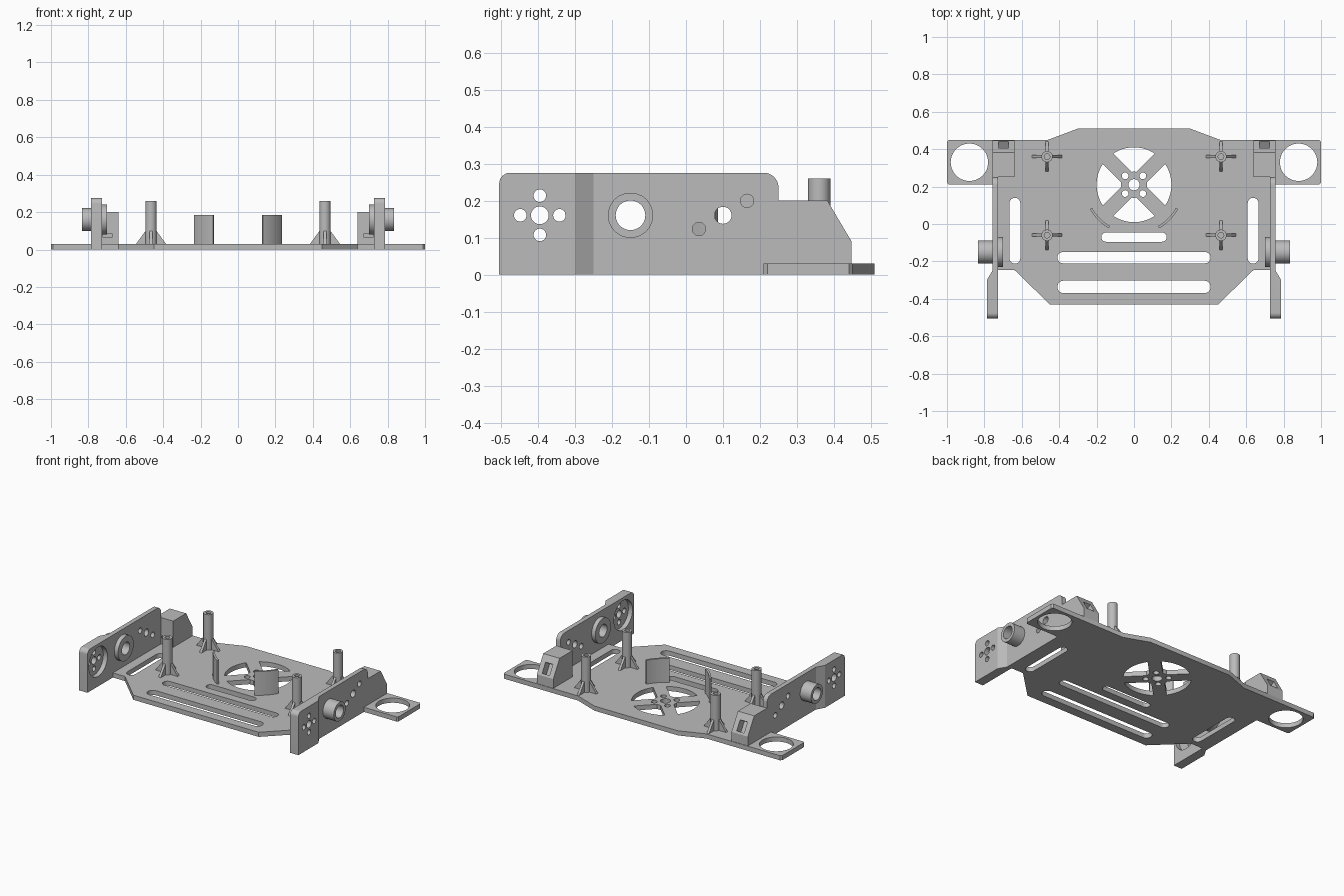
import bpy, bmesh
from math import sin, cos, asin, pi, radians

if "Cube" in bpy.data.objects:
    bpy.data.objects.remove(bpy.data.objects["Cube"])

grey = bpy.data.materials.new("plain_grey")
grey.diffuse_color = (0.5, 0.5, 0.5, 1)
grey.use_nodes = True
grey.node_tree.nodes["Principled BSDF"].inputs["Base Color"].default_value = grey.diffuse_color


def arc(cx, cy, r, a0, a1, n):
    return [(cx + r * cos(radians(a0 + (a1 - a0) * i / n)),
             cy + r * sin(radians(a0 + (a1 - a0) * i / n))) for i in range(n + 1)]


def circle(cx, cy, r, n=48):
    return arc(cx, cy, r, 0, 360, n)[:-1]


def slot(x0, x1, y0, y1):
    """Rounded slot, long in either direction."""
    if x1 - x0 > y1 - y0:
        r, m = (y1 - y0) / 2, (y0 + y1) / 2
        return arc(x1 - r, m, r, -90, 90, 12) + arc(x0 + r, m, r, 90, 270, 12)
    r, m = (x1 - x0) / 2, (x0 + x1) / 2
    return arc(m, y1 - r, r, 0, 180, 12) + arc(m, y0 + r, r, 180, 360, 12)


def extrude(name, loops, lo, hi, axis="z", side=1, tweak=None):
    """Extrude an outline with holes along an axis; side=-1 mirrors it in x."""
    cu = bpy.data.curves.new(name, "CURVE")
    cu.dimensions = "2D"
    cu.fill_mode = "BOTH"
    cu.extrude = (hi - lo) / 2
    for pts in loops:
        sp = cu.splines.new("POLY")
        sp.points.add(len(pts) - 1)
        for p, (u, v) in zip(sp.points, pts):
            p.co = (u, v, 0, 1)
        sp.use_cyclic_u = True
    tmp = bpy.data.objects.new("outline", cu)
    bpy.context.collection.objects.link(tmp)
    dg = bpy.context.evaluated_depsgraph_get()
    me = bpy.data.meshes.new_from_object(tmp.evaluated_get(dg))
    bpy.data.objects.remove(tmp)
    bpy.data.curves.remove(cu)
    mid = (lo + hi) / 2
    for v in me.vertices:
        a, b, c = v.co.x, v.co.y, v.co.z + mid
        p = {"z": (a, b, c), "x": (c, a, b), "y": (a, c, b)}[axis]
        if tweak:
            p = tweak(*p)
        v.co = (p[0] * side, p[1], p[2])
    bm = bmesh.new()
    bm.from_mesh(me)
    bmesh.ops.remove_doubles(bm, verts=bm.verts, dist=1e-5)
    bmesh.ops.recalc_face_normals(bm, faces=bm.faces)
    bm.to_mesh(me)
    bm.free()
    me.name = name
    me.materials.clear()
    me.materials.append(grey)
    ob = bpy.data.objects.new(name, me)
    bpy.context.collection.objects.link(ob)
    bpy.ops.object.select_all(action="DESELECT")
    ob.select_set(True)
    bpy.context.view_layer.objects.active = ob
    bpy.ops.object.shade_smooth_by_angle(angle=radians(30))
    return ob


# Base plate with slots, ring tabs and the spoked fan opening
half = [(0.3, 0.51), (0.46, 0.45), (0.99, 0.45), (1, 0.44), (1, 0.22), (0.99, 0.21),
        (0.74, 0.21), (0.74, -0.245), (0.64, -0.245), (0.45, -0.43)]
outline = half + [(-x, y) for x, y in reversed(half)]
holes = [slot(-0.41, 0.41, -0.21, -0.15), slot(-0.41, 0.41, -0.37, -0.303),
         slot(-0.175, 0.175, -0.095, -0.045)]
for s in (1, -1):
    holes.append(circle(0.88 * s, 0.33, 0.1))
    holes.append(slot(0.637 * s - 0.029, 0.637 * s + 0.029, -0.212, 0.14))
FAN_Y, STRUT = 0.21, 0.039
ao = 45 - asin(STRUT / 0.2) * 180 / pi
ai = 45 - asin(STRUT / 0.07) * 180 / pi
for k in range(4):
    a = 90 * k
    holes.append(arc(0, FAN_Y, 0.2, a - ao, a + ao, 16) + arc(0, FAN_Y, 0.07, a + ai, a - ai, 4))
    holes.append(circle(0.067 * cos(radians(a + 45)), FAN_Y + 0.067 * sin(radians(a + 45)), 0.018, 20))
holes.append(circle(0, FAN_Y, 0.03, 32))
extrude("base_plate", [outline] + holes, 0, 0.03)

# Side wall outlines in (y, z)
TOP = 0.275
front_edge = arc(-0.475, TOP - 0.03, 0.03, 180, 90, 8)
wall = [(-0.505, 0)] + front_edge + arc(0.21, TOP - 0.04, 0.04, 90, 0, 8) + [(0.25, 0)]
pad = [(-0.505, 0)] + front_edge + [(-0.25, TOP), (-0.25, 0)]
MY, MZ = -0.395, 0.16
motor_holes = [circle(MY, MZ, 0.024, 32)] + [
    circle(MY + 0.053 * dy, MZ + 0.053 * dz, 0.017, 24)
    for dy, dz in ((1, 0), (-1, 0), (0, 1), (0, -1))]


def bevel_pad(x, y, z):
    return (x, -0.3, z) if x > 0.78 and y > -0.26 else (x, y, z)


for s, tag in ((1, "right"), (-1, "left")):
    # Wall with motor recess, bearing bore and pivot holes
    pivots = [circle(0.1, 0.16, 0.023, 32),
              circle(0.035, 0.16 - 0.037 * s, 0.018, 24),
              circle(0.165, 0.16 + 0.039 * s, 0.018, 24)]
    bore = circle(-0.15, 0.16, 0.04)
    extrude(tag + "_wall", [wall, circle(MY, MZ, 0.095), bore] + pivots,
            0.727, 0.757, "x", s)
    extrude(tag + "_motor_pad", [pad] + motor_holes, 0.757, 0.787, "x", s, bevel_pad)

    # Bearing tube outside and flange inside
    extrude(tag + "_bearing_tube", [circle(-0.15, 0.16, 0.061), bore], 0.757, 0.835, "x", s)
    extrude(tag + "_bearing_flange", [circle(-0.15, 0.16, 0.08), bore], 0.70, 0.727, "x", s)

    # Rear block: solid cheeks around a middle slice with pocket and front slit
    block = [(0.25, 0), (0.25, 0.2), (0.382, 0.2), (0.447, 0.09), (0.447, 0)]
    notched = [(0.25, 0), (0.25, 0.067), (0.3, 0.067), (0.3, 0.082), (0.25, 0.082),
               (0.25, 0.2), (0.382, 0.2), (0.405, 0.161), (0.362, 0.135),
               (0.397, 0.076), (0.440, 0.102), (0.447, 0.09), (0.447, 0)]
    extrude(tag + "_block_inner", [block], 0.64, 0.672, "x", s)
    extrude(tag + "_block_middle", [notched], 0.672, 0.725, "x", s)
    extrude(tag + "_block_outer", [block], 0.725, 0.757, "x", s)

    # Curved fence beside the fan
    extrude(tag + "_fence", [arc(0, FAN_Y, 0.269, -60, -29, 12) + arc(0, FAN_Y, 0.256, -29, -60, 12)],
            0.03, 0.185, "z", s)

    # Standoff posts with four triangular fins
    for py, row in ((0.36, "rear"), (-0.06, "front")):
        px = 0.465
        name = f"{tag}_{row}_post"
        extrude(name, [circle(px, py, 0.03, 32), circle(px, py, 0.015, 24)], 0.03, 0.26, "z", s)
        for d in (1, -1):
            def fin(c):
                return [(c + 0.024 * d, 0.03), (c + 0.08 * d, 0.03), (c + 0.029 * d, 0.1),
                        (c + 0.024 * d, 0.1)]
            extrude(name + "_fin", [fin(px)], py - 0.008, py + 0.008, "y", s)
            extrude(name + "_fin", [fin(py)], px - 0.008, px + 0.008, "x", s)
